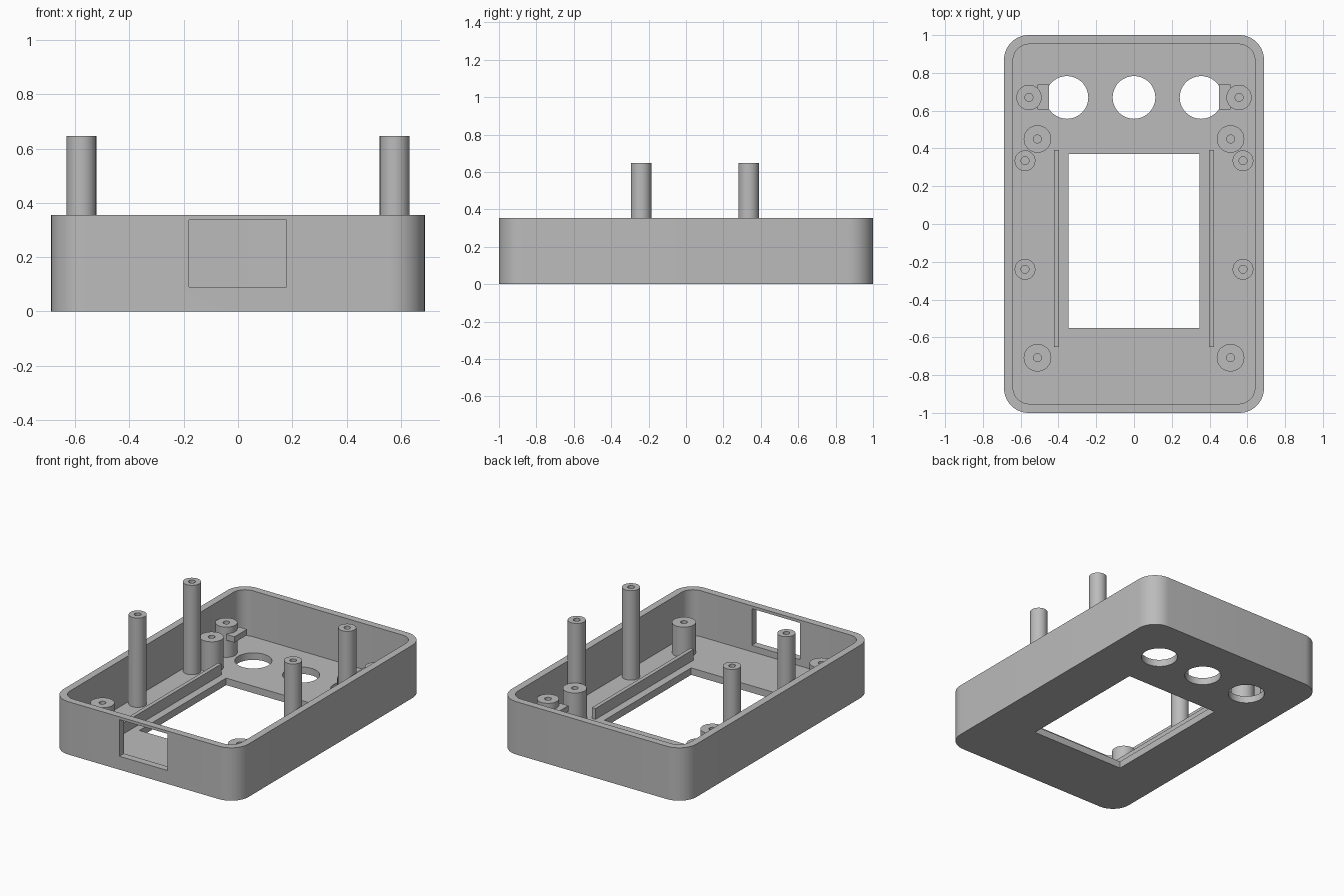
import bpy, bmesh, math

if "Cube" in bpy.data.objects:
    bpy.data.objects.remove(bpy.data.objects["Cube"])

FLOOR = 0.047
HEIGHT = 0.355

grey = bpy.data.materials.new("plain grey")
grey.diffuse_color = (0.5, 0.5, 0.5, 1)
grey.use_nodes = True
grey.node_tree.nodes["Principled BSDF"].inputs["Base Color"].default_value = grey.diffuse_color


def make_object(name, bm):
    bmesh.ops.recalc_face_normals(bm, faces=bm.faces)
    mesh = bpy.data.meshes.new(name)
    bm.to_mesh(mesh)
    bm.free()
    mesh.materials.append(grey)
    obj = bpy.data.objects.new(name, mesh)
    bpy.context.collection.objects.link(obj)
    return obj


def prism(name, outline, z0, z1):
    bm = bmesh.new()
    face = bm.faces.new([bm.verts.new((x, y, z0)) for x, y in outline])
    ext = bmesh.ops.extrude_face_region(bm, geom=[face])["geom"]
    bmesh.ops.translate(bm, vec=(0, 0, z1 - z0),
                        verts=[v for v in ext if isinstance(v, bmesh.types.BMVert)])
    return make_object(name, bm)


def box(name, x0, x1, y0, y1, z0, z1):
    return prism(name, [(x0, y0), (x1, y0), (x1, y1), (x0, y1)], z0, z1)


def circle(cx, cy, r, n=48):
    return [(cx + r * math.cos(math.tau * i / n), cy + r * math.sin(math.tau * i / n))
            for i in range(n)]


def rounded(hx, hy, r, n=12):
    pts = []
    for q, (sx, sy) in enumerate([(1, 1), (-1, 1), (-1, -1), (1, -1)]):
        for i in range(n + 1):
            a = (q + i / n) * math.pi / 2
            pts.append((sx * (hx - r) + r * math.cos(a), sy * (hy - r) + r * math.sin(a)))
    return pts


def smooth(obj):
    bpy.ops.object.select_all(action='DESELECT')
    obj.select_set(True)
    bpy.context.view_layer.objects.active = obj
    bpy.ops.object.shade_smooth_by_angle(angle=math.radians(30))


# Screw post: a turned profile with a blind pilot hole
def post(name, x, y, r, top, hole=0.021, n=32):
    profile = [(r, 0.03), (r, top), (hole, top), (hole, FLOOR)]
    bm = bmesh.new()
    rings = [[bm.verts.new((px, py, z)) for px, py in circle(x, y, rad, n)]
             for rad, z in profile]
    for a, b in zip(rings, rings[1:]):
        for i in range(n):
            j = (i + 1) % n
            bm.faces.new((a[i], a[j], b[j], b[i]))
    bm.faces.new(rings[0])
    bm.faces.new(rings[-1])
    smooth(make_object(name, bm))


# Open tray with rounded corners
case = prism("case_shell", rounded(0.688, 1.0, 0.13), 0, HEIGHT)
cutters = [
    prism("cavity_cutter", rounded(0.64, 0.952, 0.085), FLOOR, 0.6),
    box("screen_cutter", -0.347, 0.347, -0.55, 0.37, -0.1, 0.2),
    box("port_cutter", -0.18, 0.178, -1.1, -0.9, 0.09, 0.336),
]
for x in (-0.355, 0, 0.355):
    cutters.append(prism("button_hole_cutter", circle(x, 0.67, 0.113), -0.1, 0.2))
bpy.context.view_layer.objects.active = case
for cutter in cutters:
    cutter.hide_render = True
    mod = case.modifiers.new("cut", 'BOOLEAN')
    mod.operation = 'DIFFERENCE'
    mod.solver = 'EXACT'
    mod.object = cutter
    bpy.ops.object.modifier_apply(modifier=mod.name)
for cutter in cutters:
    bpy.data.objects.remove(cutter)
smooth(case)

# Mirrored posts, rails and tabs
for side, s in (("left", -1), ("right", 1)):
    for y in (0.335, -0.24):
        post(side + "_tall_post", s * 0.577, y, 0.055, 0.647)
    for y in (0.45, -0.708):
        post(side + "_short_post", s * 0.511, y, 0.073, 0.25)
    post(side + "_back_post", s * 0.556, 0.67, 0.067, 0.25)
    rail = sorted((s * 0.398, s * 0.424))
    box(side + "_rail", *rail, -0.65, 0.392, 0.04, 0.12)
    tab = sorted((s * 0.45, s * 0.511))
    box(side + "_tab", *tab, 0.605, 0.738, 0.168, 0.207)
